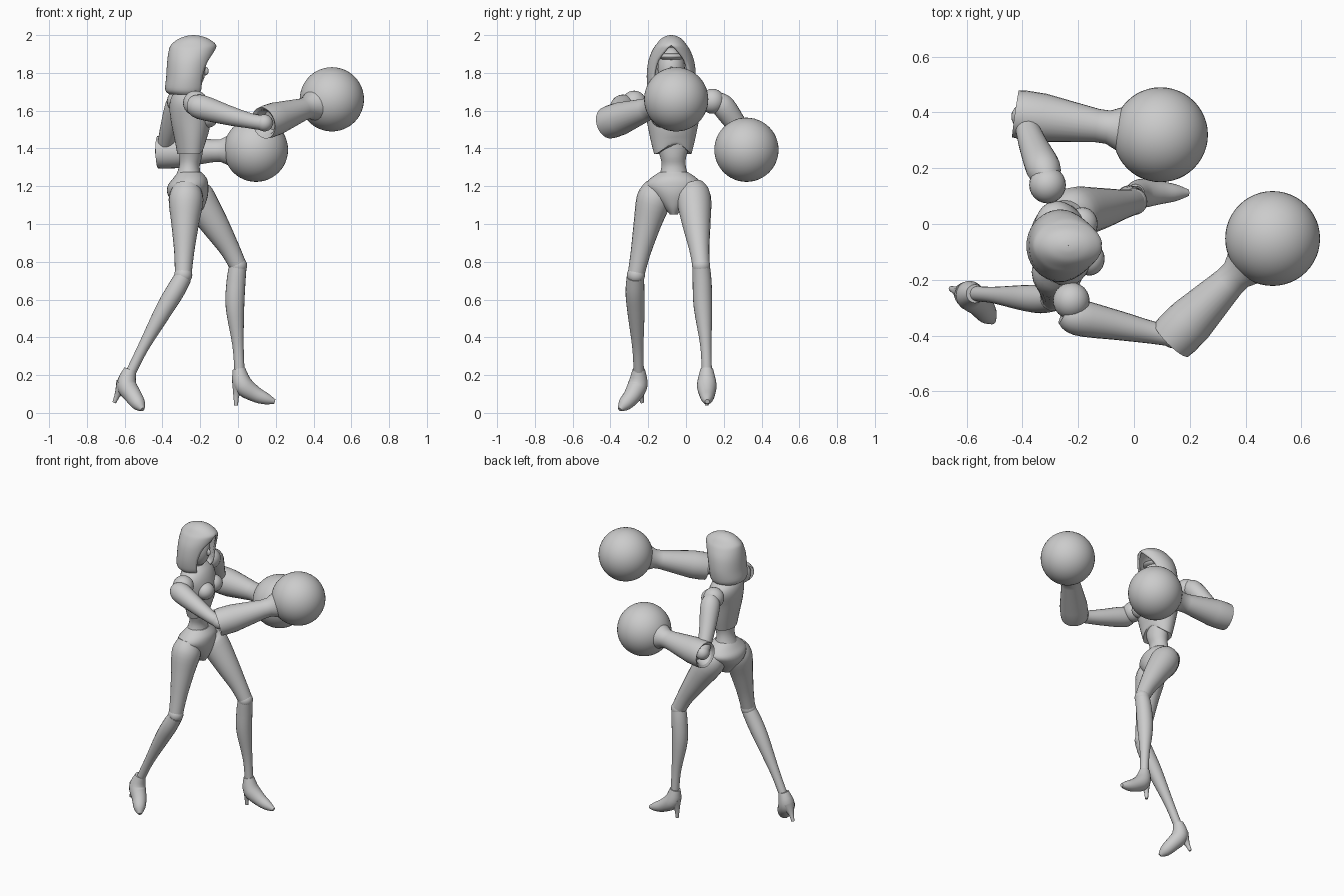
import bpy, bmesh
from math import sin, cos, pi, radians
from mathutils import Vector

cube = bpy.data.objects.get("Cube")
if cube:
    bpy.data.objects.remove(cube, do_unlink=True)

grey = bpy.data.materials.new("plain grey")
grey.use_nodes = True
TONE = (0.6, 0.6, 0.6, 1)
grey.diffuse_color = TONE
grey.node_tree.nodes["Principled BSDF"].inputs["Base Color"].default_value = TONE


def finish(name, bm, sharp=40):
    bmesh.ops.remove_doubles(bm, verts=bm.verts, dist=0.0005)
    bmesh.ops.recalc_face_normals(bm, faces=bm.faces)
    mesh = bpy.data.meshes.new(name)
    bm.to_mesh(mesh)
    bm.free()
    mesh.materials.append(grey)
    ob = bpy.data.objects.new(name, mesh)
    bpy.context.collection.objects.link(ob)
    bpy.ops.object.select_all(action='DESELECT')
    ob.select_set(True)
    bpy.context.view_layer.objects.active = ob
    bpy.ops.object.shade_smooth_by_angle(angle=radians(sharp))
    return ob


def skin(name, rings, closed=True, caps=True, sharp=40):
    """Join rings of points into one surface."""
    bm = bmesh.new()
    rows = [[bm.verts.new(p) for p in ring] for ring in rings]
    n = len(rows[0])
    for a, b in zip(rows, rows[1:]):
        for i in range(n if closed else n - 1):
            j = (i + 1) % n
            bm.faces.new((a[i], a[j], b[j], b[i]))
    if caps:
        bm.faces.new(rows[0])
        bm.faces.new(rows[-1])
    return finish(name, bm, sharp)


def smooth_path(stations, steps=4):
    """Catmull-Rom through stations of any length."""
    s = [stations[0], *stations, stations[-1]]
    out = []
    for p0, p1, p2, p3 in zip(s, s[1:], s[2:], s[3:]):
        for k in range(steps):
            t = k / steps
            out.append([0.5 * (2 * b + (c - a) * t + (2 * a - 5 * b + 4 * c - d) * t * t
                               + (3 * b - a - 3 * c + d) * t ** 3)
                        for a, b, c, d in zip(p0, p1, p2, p3)])
    return out + [list(stations[-1])]


def limb(name, stations, ref, n=20):
    """Round tube through (x, y, z, radius) stations."""
    path = smooth_path(stations)
    pts = [Vector(p[:3]) for p in path]
    rings = []
    for i, p in enumerate(pts):
        t = (pts[min(i + 1, len(pts) - 1)] - pts[max(i - 1, 0)]).normalized()
        u = t.cross(Vector(ref)).normalized()
        v = t.cross(u)
        r = max(path[i][3], 0.004)
        rings.append([p + r * (u * cos(2 * pi * k / n) + v * sin(2 * pi * k / n))
                      for k in range(n)])
    return skin(name, rings)


def stack(name, stations, yaw=0, notch=0, n=32):
    """Level ellipses (z, x, y, depth, width), with a notch in the lower front edge."""
    rings = []
    path = smooth_path(stations)
    c, s = cos(radians(yaw)), sin(radians(yaw))
    for i, (z, x, y, d, w) in enumerate(path):
        ring = []
        for k in range(n):
            a = 2 * pi * k / n
            px, py = d * cos(a), w * sin(a)
            lift = notch * max(0, cos(a)) ** 3 * max(0, 1 - i / 5)
            ring.append((x + px * c - py * s, y + px * s + py * c, z + lift))
        rings.append(ring)
    return skin(name, rings)


def turned(name, start, end, profile, n=28):
    """Lathe (distance, radius) about the line from start to end."""
    start, end = Vector(start), Vector(end)
    t = (end - start).normalized()
    u = t.cross(Vector((0, 0, 1))).normalized()
    v = t.cross(u)
    return skin(name, [[start + t * d + r * (u * cos(2 * pi * k / n) + v * sin(2 * pi * k / n))
                        for k in range(n)] for d, r in profile], sharp=30)


def ball(name, centre, size, segs=24):
    bm = bmesh.new()
    bmesh.ops.create_uvsphere(bm, u_segments=segs, v_segments=segs // 2, radius=1)
    size = (size,) * 3 if isinstance(size, float) else size
    bmesh.ops.scale(bm, vec=size, verts=bm.verts)
    bmesh.ops.translate(bm, vec=centre, verts=bm.verts)
    return finish(name, bm)


# Torso: chest plate, bust, waist, pelvis and neck
stack("chest_plate", [(1.37, -.25, -.07, .07, .1), (1.45, -.25, -.07, .085, .12),
                      (1.55, -.25, -.07, .105, .14), (1.63, -.26, -.07, .1, .155),
                      (1.68, -.265, -.07, .08, .13), (1.71, -.265, -.07, .045, .06)],
      yaw=12, notch=.055)
for side, y in (("near", -.125), ("far", .0)):
    ball(side + "_bust", (-.185 - y * .2, y, 1.565), (.055, .06, .055))
stack("waist", [(1.22, -.265, -.065, .08, .09), (1.3, -.258, -.065, .055, .065),
                (1.36, -.25, -.068, .06, .07), (1.44, -.25, -.07, .07, .1)])
stack("pelvis", [(1.05, -.245, -.065, .04, .02), (1.09, -.25, -.065, .07, .055),
                 (1.15, -.265, -.065, .105, .115), (1.2, -.265, -.065, .108, .15),
                 (1.24, -.255, -.065, .09, .125), (1.275, -.255, -.065, .062, .075)])
limb("neck", [(-.27, -.07, 1.66, .05), (-.26, -.075, 1.73, .042), (-.25, -.075, 1.8, .042)], (0, 1, 0))

# Head inside an open hood: (z, x, depth, width, half angle of the opening)
ball("face", (-.25, -.078, 1.82), (.078, .072, .115), 32)
ball("nose", (-.175, -.078, 1.81), (.02, .012, .024), 12)
ball("brow_band", (-.24, -.078, 1.885), (.085, .07, .022))
hood = []
for z, x, d, w, a0 in smooth_path([
        (1.685, -.27, .09, .105, 48), (1.71, -.272, .113, .122, 47),
        (1.78, -.265, .115, .13, 47), (1.86, -.255, .12, .122, 38), (1.92, -.242, .124, .1, 16),
        (1.95, -.235, .118, .08, 0), (1.98, -.235, .08, .055, 0), (1.996, -.235, .035, .025, 0),
        (2, -.235, .001, .001, 0)]):
    a0 = radians(max(a0, 0))
    hood.append([(x + d * cos(a), -.078 + w * sin(a), z)
                 for a in (a0 + (2 * pi - 2 * a0) * k / 36 for k in range(37))])
shell = skin("hood", hood, closed=False, caps=False, sharp=50)
thick = shell.modifiers.new("thickness", 'SOLIDIFY')
thick.thickness = .014
thick.offset = -1

# Arms: shoulder, upper arm, elbow, flared open forearm, round fist
ARMS = {
    "near": ((-.225, -.275, 1.64), [(-.25, -.315, 1.63, .045), (-.2, -.335, 1.62, .065),
             (-.05, -.365, 1.575, .052), (.07, -.39, 1.545, .04), (.14, -.4, 1.535, .04)],
             (.135, -.415, 1.535), (.497, -.052, 1.66)),
    "far": ((-.31, .14, 1.65), [(-.31, .16, 1.66, .045), (-.325, .2, 1.62, .062),
            (-.36, .28, 1.51, .052), (-.385, .35, 1.42, .042), (-.395, .385, 1.385, .04)],
            (-.425, .395, 1.38), (.095, .32, 1.393)),
}
for side, (shoulder, upper, cuff, fist) in ARMS.items():
    ball(side + "_shoulder", shoulder, .066)
    limb(side + "_upper_arm", upper, (0, 0, 1))
    ball(side + "_elbow", upper[-1][:3], .045)
    reach = (Vector(fist) - Vector(cuff)).length
    turned(side + "_forearm", cuff, fist,
           [(.06, .05), (.01, .07), (0, .085), (.03, .088), (.1, .087),
            (reach - .23, .06), (reach - .19, .06), (reach - .15, .078), (reach - .1, .1)])
    ball(side + "_fist", fist, .17, 48)

# Legs: thigh, knee, shin, heeled shoe
LEGS = {
    "near": ([(-.27, -.145, 1.2, .07), (-.275, -.17, 1.13, .092), (-.28, -.205, 1.0, .073),
              (-.285, -.24, .85, .053), (-.29, -.265, .73, .044)],
             [(-.29, -.268, .72, .046), (-.335, -.27, .64, .05), (-.395, -.265, .54, .046),
              (-.5, -.255, .35, .03), (-.565, -.25, .22, .027)],
             [(-.57, -.25, .23, .033), (-.59, -.255, .15, .052), (-.555, -.285, .09, .046),
              (-.525, -.325, .045, .036), (-.505, -.35, .018, .012)],
             [(-.605, -.25, .15, .045), (-.635, -.24, .1, .018), (-.655, -.232, .055, .01)]),
    "far": ([(-.24, .02, 1.2, .07), (-.215, .04, 1.14, .092), (-.125, .055, 1.0, .075),
             (-.045, .07, .87, .054), (0, .08, .78, .046)],
            [(0, .08, .78, .046), (-.01, .085, .7, .05), (-.016, .09, .56, .049),
             (0, .105, .36, .03), (.008, .11, .22, .027)],
            [(.005, .11, .235, .033), (.025, .11, .15, .052), (.09, .112, .1, .042),
             (.15, .112, .074, .03), (.195, .112, .06, .012)],
            [(.01, .11, .15, .045), (-.008, .11, .1, .018), (-.01, .11, .04, .01)]),
}
for side, (thigh, shin, shoe, heel) in LEGS.items():
    limb(side + "_thigh", thigh, (0, 1, 0))
    ball(side + "_knee", thigh[-1][:3], .048)
    limb(side + "_shin", shin, (0, 1, 0))
    limb(side + "_shoe", shoe, (0, 1, 0))
    limb(side + "_heel", heel, (0, 1, 0), 12)
